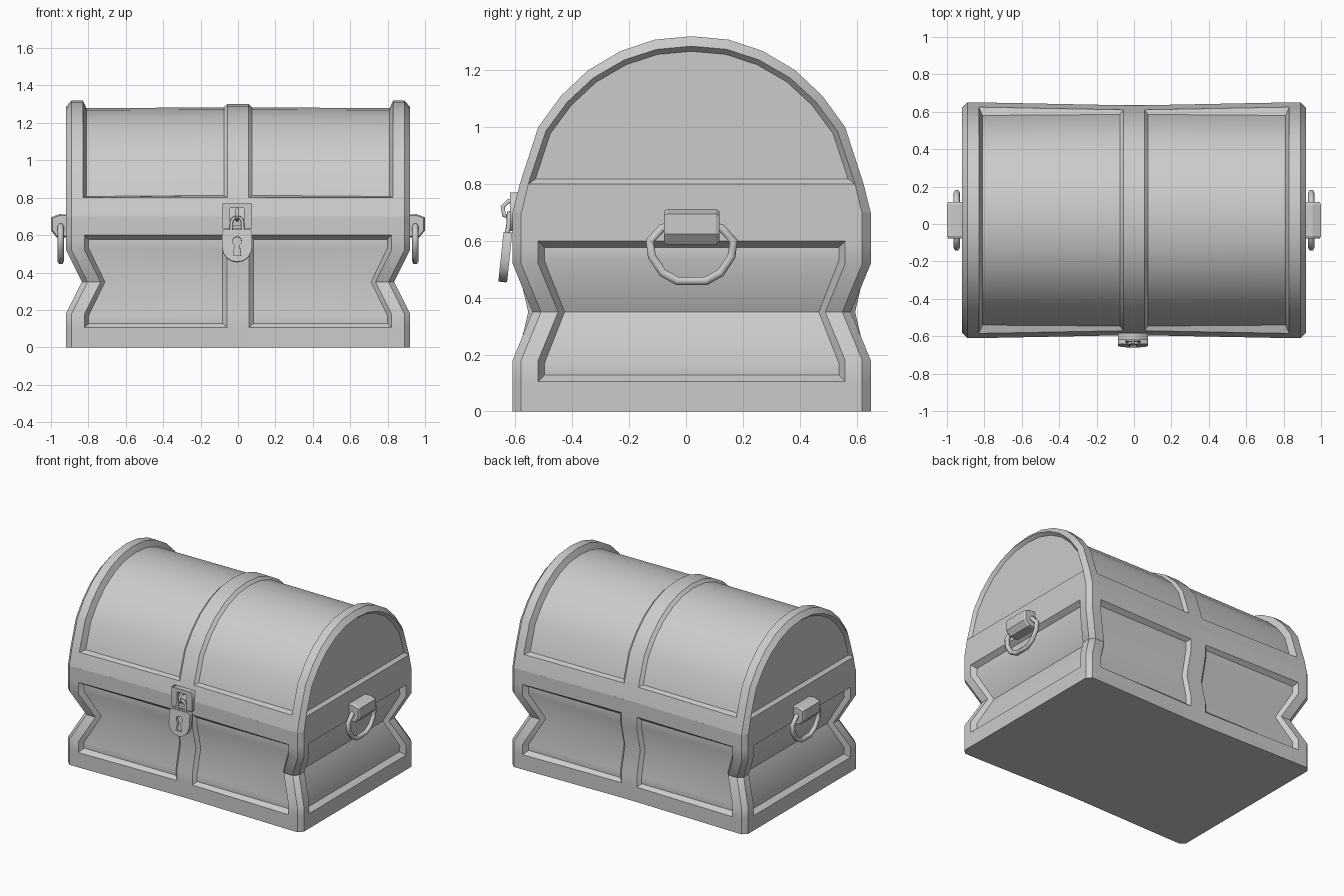
import bpy, bmesh
from math import radians, sin, cos, pi
from mathutils import Vector

if "Cube" in bpy.data.objects:
    bpy.data.objects.remove(bpy.data.objects["Cube"])

CY = 0.02  # chest centre in y


def finish(name, bm, angle=35):
    bmesh.ops.recalc_face_normals(bm, faces=bm.faces)
    me = bpy.data.meshes.new(name)
    bm.to_mesh(me)
    bm.free()
    me.shade_smooth()
    me.set_sharp_from_angle(angle=radians(angle))
    ob = bpy.data.objects.new(name, me)
    bpy.context.collection.objects.link(ob)
    return ob


def sink(bm, faces, thick, edge_depth, mid_depth):
    """Inset a panel and push it in, shallower beside the centre strap."""
    bmesh.ops.inset_region(bm, faces=faces, thickness=thick, use_even_offset=True)
    bm.normal_update()
    verts = {v for f in faces for v in f.verts}
    for v in verts:
        n = sum((f.normal for f in v.link_faces if f in faces), Vector()).normalized()
        v.co -= n * (mid_depth if abs(v.co.x) < 0.3 else edge_depth)


def poly_curve(name, loops, extrude=0.0, bevel=0.0, loc=(0, 0, 0), rot=(0, 0, 0), res=1, cyclic=True):
    """Flat plate with holes (extrude) or a bent bar (bevel only)."""
    cu = bpy.data.curves.new(name, 'CURVE')
    cu.dimensions = '2D' if extrude else '3D'
    cu.fill_mode = 'BOTH' if extrude else 'FULL'
    cu.extrude, cu.bevel_depth, cu.bevel_resolution = extrude, bevel, res
    cu.use_fill_caps = not extrude
    for pts in loops:
        s = cu.splines.new('POLY')
        s.points.add(len(pts) - 1)
        for p, c in zip(s.points, pts):
            p.co = (c[0], c[1], c[2] if len(c) > 2 else 0, 1)
        s.use_cyclic_u = cyclic
    ob = bpy.data.objects.new(name, cu)
    bpy.context.collection.objects.link(ob)
    ob.location, ob.rotation_euler = loc, rot
    bpy.ops.object.select_all(action='DESELECT')
    ob.select_set(True)
    bpy.context.view_layer.objects.active = ob
    bpy.ops.object.convert(target='MESH')
    return bpy.context.view_layer.objects.active


# Waisted box: stacked rings with chamfered corners, then sunken panels
def ring(z, hx, hy, mid):
    c = 0.03
    front = [(-hx + c, -hy), (-hx + .1, -hy), (-.06, -mid), (.06, -mid), (hx - .1, -hy), (hx - c, -hy)]
    side = [(hx, -hy + c), (hx, -hy + .09), (hx, hy - .09), (hx, hy - c)]
    half = front + side
    return [(x, y + CY, z) for x, y in half + [(-x, -y) for x, y in half]]


bm = bmesh.new()
rows = [(0, .92, .63, .615), (.105, .92, .63, .615), (.18, .92, .63, .615), (.35, .835, .56, .575),
        (.52, .92, .63, .615), (.60, .92, .63, .615), (.70, .92, .63, .615)]
rings = [[bm.verts.new(p) for p in ring(*r)] for r in rows]
n = len(rings[0])
grid = [[bm.faces.new((a[j], a[(j + 1) % n], b[(j + 1) % n], b[j])) for j in range(n)]
        for a, b in zip(rings, rings[1:])]
bm.faces.new(rings[0][::-1])
bm.faces.new(rings[-1])
bm.normal_update()
for j in (1, 3, 7, 11, 13, 17):
    sink(bm, [grid[i][j] for i in range(1, 5)], 0.022, 0.035, 0.022)
finish("chest_body", bm)

# Domed lid: arch profile at stations along x, panels and end faces sunk
half = [(.63, .70), (.605, .80), (.54, 1.0), (.46, 1.11), (.365, 1.20), (.25, 1.268), (.13, 1.308)]
arch = [(-y, z) for y, z in half] + [(0, 1.32)] + half[::-1]


def station(x, kind):
    pts = []
    for y, z in arch:
        up = max(0, z - .8) / .52
        if kind == 'end':
            y, z = y * .95, z - .035 * up
        elif kind == 'strap':
            y, z = y * .976, z - .018 * up
        pts.append((x, y + CY, z))
    return pts


bm = bmesh.new()
stops = [(-.92, 'end'), (-.89, ''), (-.83, ''), (-.055, 'strap'), (.055, 'strap'), (.83, ''), (.89, ''), (.92, 'end')]
st = [[bm.verts.new(p) for p in station(*s)] for s in stops]
m = len(arch)
grid = [[bm.faces.new((a[i], b[i], b[i + 1], a[i + 1])) for i in range(m - 1)] for a, b in zip(st, st[1:])]
for a, b in zip(st, st[1:]):
    bm.faces.new((a[0], a[-1], b[-1], b[0]))
ends = []
for e in (st[0], st[-1]):
    bm.faces.new((e[0], e[1], e[-2], e[-1]))
    ends.append(bm.faces.new(e[1:-1]))
bmesh.ops.recalc_face_normals(bm, faces=bm.faces)
bm.normal_update()
for k in (2, 4):
    sink(bm, grid[k][1:-1], 0.02, 0.04, 0.02)
for f in ends:
    sink(bm, [f], 0.018, 0.022, 0.022)
finish("chest_lid", bm, 30)

# Side handles: faceted holder block and a D-shaped ring
holder = [(.90, .71), (.955, .712), (1.0, .695), (1.0, .625), (.97, .588), (.90, .588)]
ring_half = [(.06, .655), (.105, .645), (.147, .60), (.14, .545), (.102, .488), (.05, .459)]
for s, side in ((1, "right"), (-1, "left")):
    bm = bmesh.new()
    rows = []
    for y, k in ((-.097, .9), (-.085, 1), (.085, 1), (.097, .9)):
        rows.append([bm.verts.new((s * (.93 + (x - .93) * k), CY + y, .65 + (z - .65) * k)) for x, z in holder])
    for a, b in zip(rows, rows[1:]):
        for i in range(6):
            bm.faces.new((a[i], a[(i + 1) % 6], b[(i + 1) % 6], b[i]))
    bm.faces.new(rows[0])
    bm.faces.new(rows[-1])
    finish("handle_holder_" + side, bm, 20)
    path = [(s * .948, CY + y, z) for y, z in ring_half]
    path += [(s * .948, CY - y, z) for y, z in ring_half[::-1]]
    poly_curve("handle_ring_" + side, [path], bevel=.017)

# Lock: plate with window, staple, shackle, padlock with keyhole
LX = -.005
up = (radians(90), 0, 0)
rect = lambda a, b, c, d: [(a, c), (b, c), (b, d), (a, d)]
poly_curve("lock_plate", [rect(-.08, .08, .635, .77), rect(-.038, .038, .655, .745)],
           extrude=.018, loc=(LX, -.602, 0), rot=up)
staple = [(LX, -.59, .735), (LX, -.625, .74), (LX, -.645, .72), (LX, -.64, .69), (LX, -.59, .68)]
poly_curve("lock_staple", [staple], bevel=.009, cyclic=False)
shackle = [(LX - .032, -.63, .62)] + [(LX + .03 * cos(pi - t * pi / 6), -.622, .667 + .03 * sin(t * pi / 6))
                                      for t in range(7)] + [(LX + .032, -.63, .62)]
poly_curve("padlock_shackle", [shackle], bevel=.009, cyclic=False)

outline = [(-.07, .085), (-.08, .07)]
outline += [(-.08 * cos(t * pi / 8), -.01 - .08 * sin(t * pi / 8)) for t in range(9)]
outline += [(.08, .07), (.07, .085)]
keyhole = [(.024 * cos(radians(a)), .022 + .024 * sin(radians(a))) for a in range(-60, 241, 30)]
keyhole += [(-.02, -.055), (.02, -.055)]
tilt = (radians(84), 0, 0)
poly_curve("padlock_body", [outline, keyhole], extrude=.014, loc=(LX, -.637, .545), rot=tilt)
poly_curve("padlock_back", [outline], extrude=.007, loc=(LX, -.627, .545), rot=tilt)
